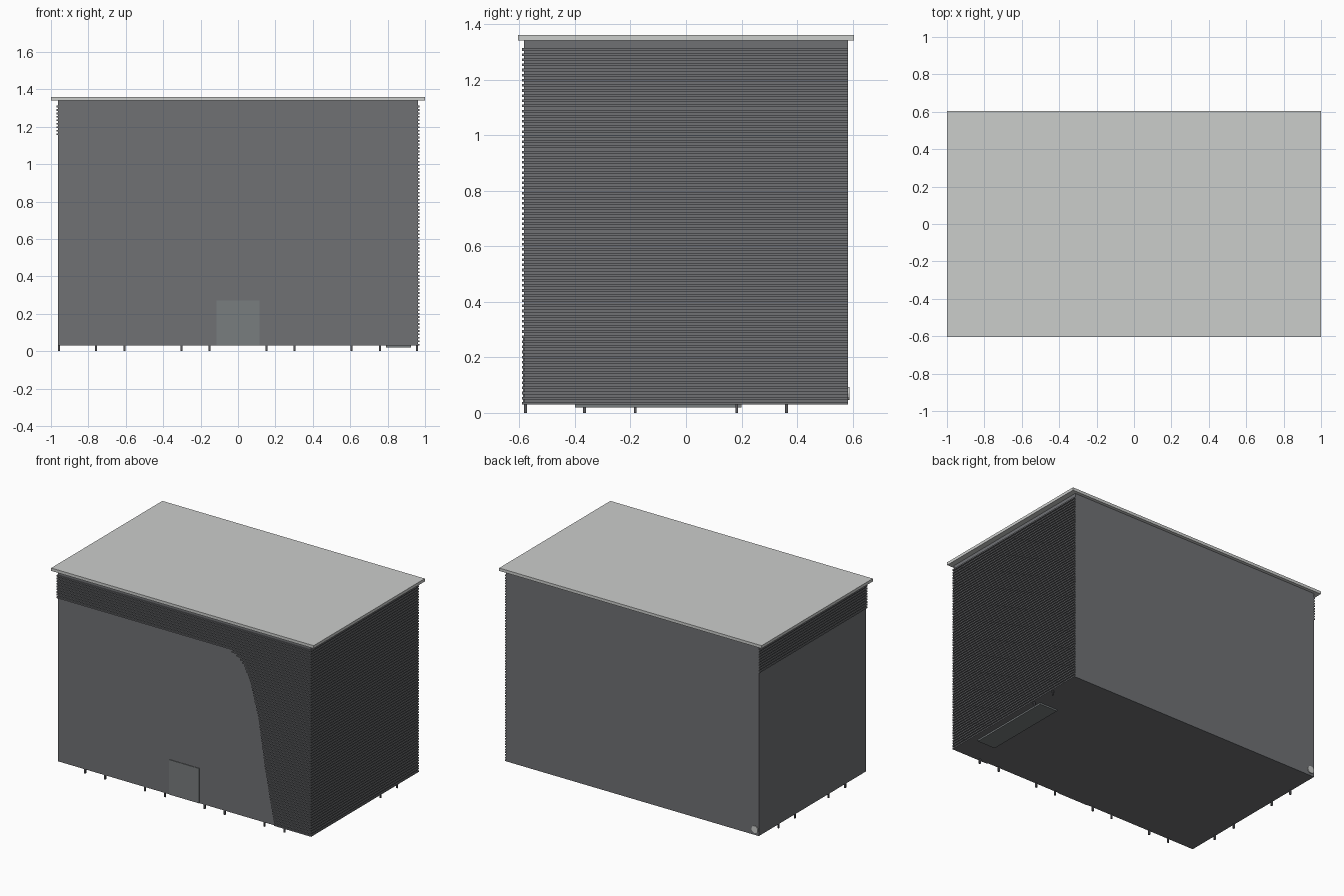
import bpy, bmesh, math
from mathutils import Matrix

if "Cube" in bpy.data.objects:
    bpy.data.objects.remove(bpy.data.objects["Cube"])


def material(name, rgb):
    m = bpy.data.materials.new(name)
    m.diffuse_color = (*rgb, 1)
    m.use_nodes = True
    m.node_tree.nodes["Principled BSDF"].inputs["Base Color"].default_value = m.diffuse_color
    return m


WALL = material("dark grey", (0.16, 0.165, 0.175))
ROOF = material("light grey", (0.60, 0.61, 0.60))
DOOR = material("blue grey", (0.19, 0.205, 0.21))
FOOT = material("charcoal", (0.10, 0.10, 0.11))


def boxes(name, items, mat):
    """One object made of boxes given as (x0, x1, y0, y1, z0, z1)."""
    bm = bmesh.new()
    for x0, x1, y0, y1, z0, z1 in items:
        m = Matrix.Translation(((x0 + x1) / 2, (y0 + y1) / 2, (z0 + z1) / 2))
        m = m @ Matrix.Diagonal((x1 - x0, y1 - y0, z1 - z0, 1))
        bmesh.ops.create_cube(bm, size=1, matrix=m)
    me = bpy.data.meshes.new(name)
    bm.to_mesh(me)
    bm.free()
    me.materials.append(mat)
    ob = bpy.data.objects.new(name, me)
    bpy.context.collection.objects.link(ob)
    return ob


W, D = 0.963, 0.583      # half width and half depth of the walls
Z0, Z1 = 0.03, 1.34      # wall bottom and top
T = 0.008                # slat thickness
BAND = 1.155             # bottom of the slatted top band

# Main body and roof slab
boxes("walls", [(-W, W, -D, D, Z0, Z1)], WALL)
boxes("roof", [(-1, 1, -0.605, 0.605, Z1, 1.36)], ROOF)

# Sweeping edge where the front slats begin, as (z, x)
EDGE = [(0.03, 0.69), (0.40, 0.62), (0.735, 0.57), (0.96, 0.51),
        (1.06, 0.465), (1.11, 0.42), (1.14, 0.36), (BAND, 0.28)]


def edge_x(z):
    for (za, xa), (zb, xb) in zip(EDGE, EDGE[1:]):
        if z <= zb:
            return xa + (xb - xa) * (z - za) / (zb - za)
    return -W - T


# Horizontal slats: whole right side, swept part of front, top band of left
N = 70
pitch = (1.322 - Z0) / N
right, front, left = [], [], []
for i in range(N):
    z = Z0 + i * pitch
    h = z + pitch * 0.5
    right.append((W, W + T, -D, D, z, h))
    front.append((edge_x(z), W + T, -D - T, -D, z, h))
    if z >= BAND:
        left.append((-W - T, -W, -D, D, z, h))
boxes("right_slats", right, WALL)
boxes("front_slats", front, WALL)
boxes("left_slats", left, WALL)

# Flush front door
boxes("door", [(-0.115, 0.115, -D - 0.004, -D, Z0, 0.27)], DOOR)

# Small feet along the front and the sides
r = 0.005
feet = [(s * x - r, s * x + r, -D, -D + 2 * r, 0, Z0)
        for x in (0.152, 0.303, 0.607, 0.76) for s in (-1, 1)]
feet += [(-W, -W + 2 * r, y - r, y + r, 0, Z0) for y in (-0.365, -0.183, 0.183, 0.362)]
feet += [(W - 2 * r, W, y - r, y + r, 0, Z0) for y in (0.183, 0.362)]
boxes("feet", feet, FOOT)

# Plate under the floor
boxes("underfloor_plate", [(0.79, 0.925, -0.40, 0.20, 0.019, Z0)], DOOR)

# Small round cap low on the back wall
bpy.ops.mesh.primitive_cylinder_add(vertices=12, radius=0.024, depth=0.008,
                                    location=(-0.935, D + 0.002, 0.07),
                                    rotation=(math.pi / 2, 0, 0))
cap = bpy.context.object
cap.name = "back_cap"
cap.data.materials.append(ROOF)
